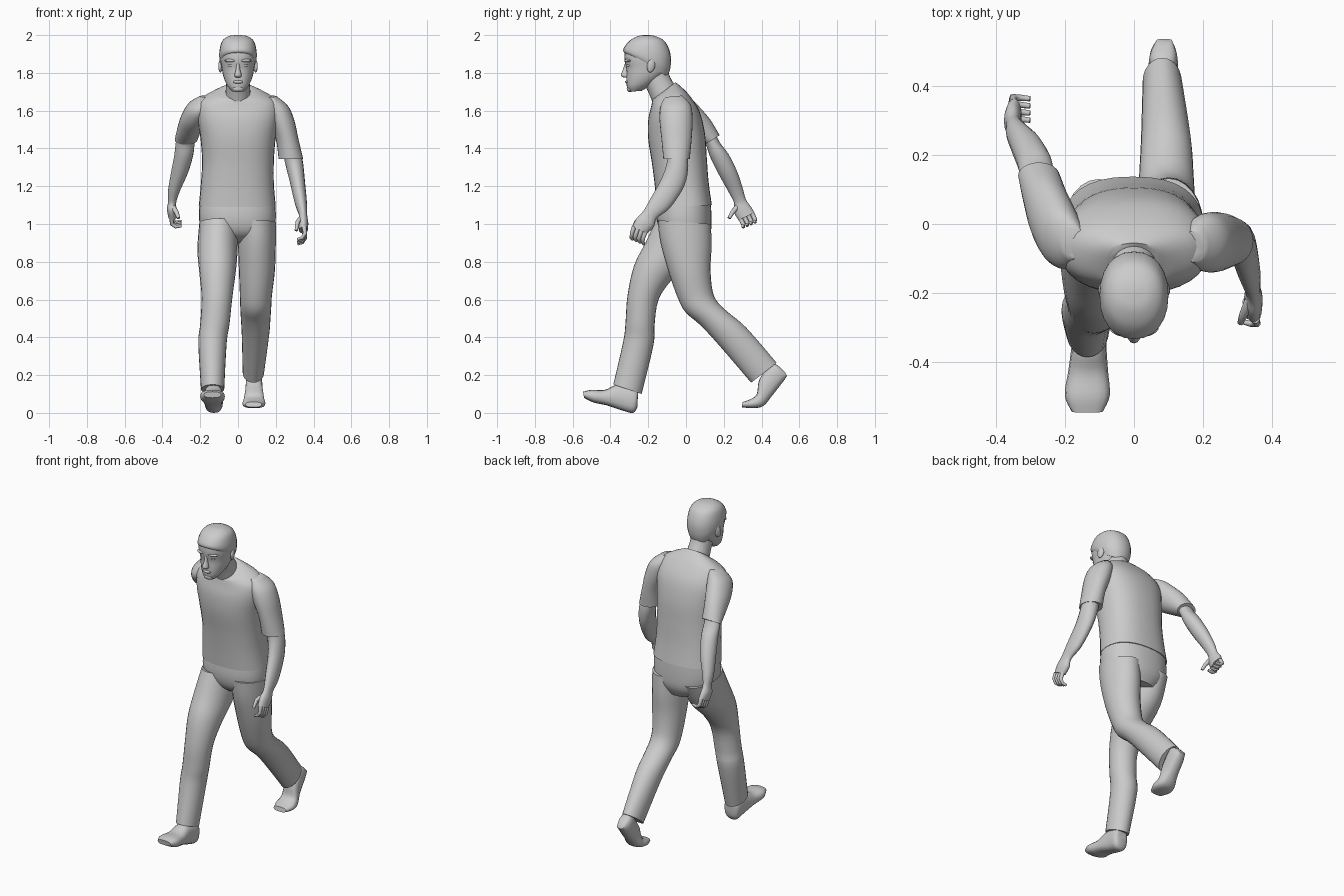
import bpy, bmesh, math
from mathutils import Vector


def loft(name, keys, sides=24, steps=4, power=2.0):
    """Skin rings given as (x_min, x_max, y_front, z_front, y_back, z_back), splined along the length."""
    k = [keys[0]] + list(keys) + [keys[-1]]
    rings = []
    for i in range(1, len(k) - 2):
        for s in range(steps):
            t = s / steps
            rings.append([0.5 * (2 * b + (c - a) * t + (2 * a - 5 * b + 4 * c - d) * t * t
                                 + (3 * b - a - 3 * c + d) * t ** 3)
                          for a, b, c, d in zip(k[i - 1], k[i], k[i + 1], k[i + 2])])
    rings.append(keys[-1])
    bm = bmesh.new()
    loops = []
    for x0, x1, yf, zf, yb, zb in rings:
        loop = []
        for j in range(sides):
            a = 2 * math.pi * j / sides
            c, s = (math.copysign(abs(f) ** (2 / power), f) for f in (math.cos(a), math.sin(a)))
            loop.append(bm.verts.new(((x0 + x1) / 2 + c * (x1 - x0) / 2,
                                      (yf + yb) / 2 + s * (yb - yf) / 2,
                                      (zf + zb) / 2 + s * (zb - zf) / 2)))
        loops.append(loop)
    for p, q in zip(loops, loops[1:]):
        for j in range(sides):
            n = (j + 1) % sides
            bm.faces.new((p[j], p[n], q[n], q[j]))
    bm.faces.new(loops[0])
    bm.faces.new(loops[-1])
    bmesh.ops.recalc_face_normals(bm, faces=bm.faces)
    me = bpy.data.meshes.new(name)
    bm.to_mesh(me)
    bm.free()
    ob = bpy.data.objects.new(name, me)
    bpy.context.collection.objects.link(ob)
    return ob


def sym(w, *fb):
    """Ring centred on x = 0."""
    return (-w, w) + fb


def ball(name, loc, scale, rot=(0, 0, 0)):
    bpy.ops.mesh.primitive_uv_sphere_add(segments=16, ring_count=10, radius=1, location=loc, rotation=rot)
    ob = bpy.context.object
    ob.name = name
    ob.scale = scale
    return ob


def finger(name, pts, r):
    cu = bpy.data.curves.new(name, 'CURVE')
    cu.dimensions = '3D'
    cu.bevel_depth = r
    cu.bevel_resolution = 2
    cu.use_fill_caps = True
    sp = cu.splines.new('POLY')
    sp.points.add(len(pts) - 1)
    for i, p in enumerate(pts):
        sp.points[i].co = (*p, 1)
        sp.points[i].radius = 1 - 0.4 * i / (len(pts) - 1)
    bpy.context.collection.objects.link(bpy.data.objects.new(name, cu))


# Shirt body
loft("shirt", [(-.208, .2, -.155, 1.09, .137, 1.1), (-.197, .19, -.165, 1.2, .12, 1.22),
               (-.19, .19, -.18, 1.32, .11, 1.35), (-.2, .2, -.2, 1.45, .1, 1.48),
               (-.215, .215, -.2, 1.55, .07, 1.6), (-.2, .2, -.185, 1.62, .015, 1.685),
               (-.13, .13, -.178, 1.655, -.03, 1.73), (-.075, .075, -.175, 1.66, -.055, 1.75)],
     sides=32, power=2.4)

# Sleeves: left hangs, right swings back
loft("sleeve_left", [(.14, .205, -.11, 1.672, -.02, 1.68), (.14, .265, -.135, 1.62, .025, 1.63),
                     (.16, .298, -.14, 1.55, .035, 1.55), (.2, .32, -.13, 1.45, .03, 1.45),
                     (.215, .345, -.12, 1.345, .02, 1.345)])
loft("sleeve_right", [(-.205, -.14, -.1, 1.672, -.01, 1.68), (-.265, -.14, -.13, 1.6, .03, 1.66),
                      (-.3, -.16, -.08, 1.53, .08, 1.61), (-.32, -.19, .01, 1.47, .13, 1.55),
                      (-.335, -.215, .1, 1.42, .178, 1.47)])

# Forearms running into the palms
loft("forearm_left", [(.235, .33, -.1, 1.4, 0, 1.4), (.25, .345, -.1, 1.33, .012, 1.31),
                      (.275, .355, -.13, 1.24, -.01, 1.2), (.3, .365, -.185, 1.14, -.085, 1.085),
                      (.322, .366, -.225, 1.07, -.155, 1.03), (.318, .372, -.262, 1.03, -.17, .985),
                      (.322, .37, -.285, .985, -.205, .95)], sides=16)
loft("forearm_right", [(-.32, -.225, .07, 1.47, .15, 1.49), (-.33, -.23, .105, 1.42, .18, 1.43),
                       (-.338, -.238, .13, 1.35, .225, 1.37), (-.355, -.265, .175, 1.26, .27, 1.28),
                       (-.37, -.305, .225, 1.17, .3, 1.19), (-.37, -.326, .255, 1.11, .317, 1.13),
                       (-.376, -.326, .25, 1.07, .345, 1.09), (-.37, -.325, .278, 1.02, .362, 1.06)], sides=16)

# Fingers and thumbs
for i in range(4):
    t = i / 3
    y, z = -.275 + .06 * t, .985 - .025 * t
    finger(f"finger_left_{i}", [(.35, y, z), (.355, y - .012, z - .035),
                                (.34, y - .014, z - .058), (.316, y - .008, z - .066)], .013)
    y, z = .288 + .062 * t, 1.03 + .025 * t
    finger(f"finger_right_{i}", [(-.35, y, z), (-.35, y + .015, z - .03),
                                 (-.33, y + .015, z - .045), (-.3, y + .012, z - .04)], .013)
finger("thumb_left", [(.335, -.22, 1.03), (.315, -.265, 1.01), (.308, -.285, .965)], .015)
finger("thumb_right", [(-.345, .27, 1.09), (-.325, .245, 1.06), (-.315, .228, 1.03)], .015)

# Trousers: hips and two striding legs
loft("hips", [(-.2, .194, -.15, 1.14, .13, 1.14), (-.207, .2, -.155, 1.03, .135, 1.03),
              (-.18, .18, -.13, .95, .13, .95), (-.1, .1, -.06, .9, .1, .89)], sides=32, power=2.3)
loft("leg_right", [(-.205, 0, -.155, 1.03, .13, .98), (-.215, -.002, -.215, .9, .055, .83),
                   (-.205, -.012, -.275, .78, -.07, .71), (-.193, -.03, -.31, .62, -.145, .6),
                   (-.2, -.045, -.32, .48, -.167, .46), (-.21, -.06, -.332, .38, -.172, .36),
                   (-.196, -.073, -.385, .15, -.235, .1)])
loft("leg_left", [(0, .2, -.15, 1.02, .132, 1.0), (0, .2, -.135, .9, .135, .88),
                  (.005, .195, -.09, .74, .13, .76), (.01, .18, -.04, .6, .14, .65),
                  (.012, .176, 0, .53, .165, .59), (.015, .172, .07, .47, .22, .535),
                  (.02, .165, .16, .375, .32, .45), (.025, .138, .345, .16, .48, .265)])

# Shoes, heel to toe: one on its heel, one on its toes
loft("shoe_right", [(-.15, -.1, -.255, .08, -.258, .03), (-.175, -.08, -.265, .13, -.28, 0),
                    (-.18, -.08, -.36, .15, -.335, .012), (-.19, -.075, -.43, .122, -.42, .04),
                    (-.2, -.07, -.5, .122, -.49, .055), (-.18, -.09, -.545, .112, -.54, .08)],
     sides=16, power=2.6)
loft("shoe_left", [(.065, .11, .525, .215, .535, .195), (.045, .125, .46, .26, .51, .16),
                   (.04, .13, .39, .18, .455, .09), (.03, .14, .375, .1, .41, .037),
                   (.023, .145, .34, .072, .355, .025), (.04, .125, .3, .058, .295, .03)],
     sides=16, power=2.6)

# Neck and head
loft("neck", [sym(.068, -.172, 1.63, -.045, 1.71), sym(.062, -.205, 1.71, -.085, 1.78),
              sym(.06, -.235, 1.75, -.1, 1.83)])
loft("head", [sym(.032, -.3, 1.7, -.235, 1.705), sym(.058, -.313, 1.725, -.17, 1.745),
              sym(.077, -.316, 1.77, -.115, 1.79), sym(.086, -.316, 1.82, -.092, 1.83),
              sym(.093, -.326, 1.87, -.087, 1.88), sym(.092, -.322, 1.92, -.095, 1.93),
              sym(.08, -.293, 1.965, -.115, 1.97), sym(.048, -.25, 1.99, -.155, 1.99),
              sym(.01, -.21, 1.997, -.19, 1.997)], power=2.2)
loft("hair", [sym(.086, -.31, 1.9, -.098, 1.78), sym(.098, -.331, 1.912, -.082, 1.83),
              sym(.098, -.328, 1.935, -.082, 1.9), sym(.084, -.297, 1.972, -.11, 1.965),
              sym(.05, -.25, 1.996, -.155, 1.992), sym(.01, -.21, 2, -.19, 2)], power=2.2)

# Face
loft("nose", [sym(.009, -.322, 1.855, -.3, 1.85), sym(.011, -.333, 1.82, -.3, 1.82),
              sym(.019, -.345, 1.787, -.3, 1.785), sym(.012, -.33, 1.775, -.3, 1.775)], sides=12)
ball("lips", (0, -.31, 1.752), (.028, .013, .009))
ball("chin", (0, -.296, 1.716), (.03, .018, .018))
for s, side in ((1, "left"), (-1, "right")):
    ball("ear_" + side, (s * .092, -.185, 1.838), (.011, .022, .036), (math.radians(-12), 0, s * .25))
    ball("brow_" + side, (s * .04, -.308, 1.865), (.032, .016, .009), (0, 0, s * .3))
    ball("eye_" + side, (s * .038, -.303, 1.84), (.016, .01, .008), (0, 0, s * .3))

# Smooth shading with crisp hems
bpy.ops.object.select_all(action='DESELECT')
for ob in bpy.context.scene.objects:
    if ob.type == 'MESH':
        ob.select_set(True)
        bpy.context.view_layer.objects.active = ob
bpy.ops.object.shade_smooth_by_angle(angle=math.radians(50))
